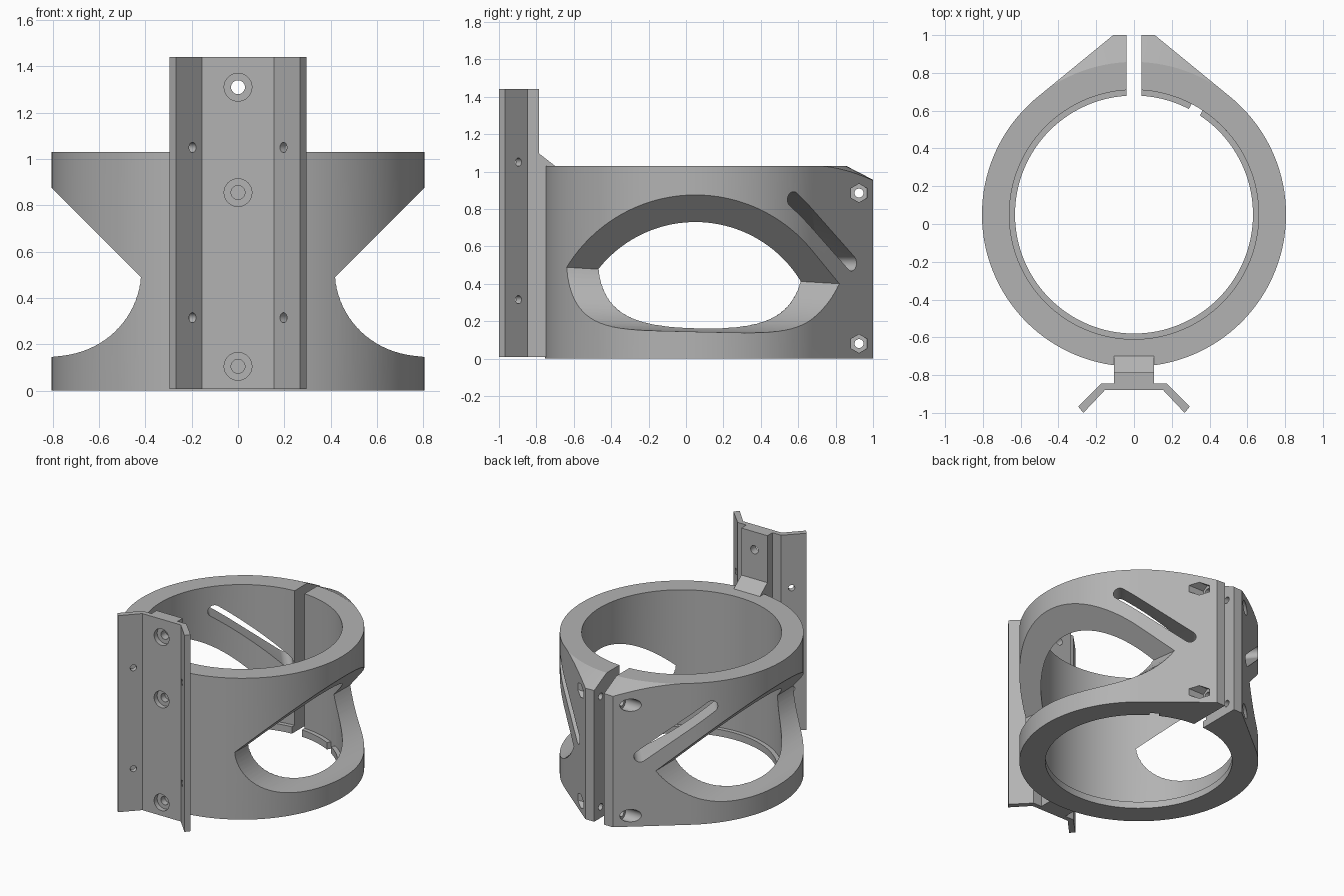
import bpy, bmesh
from math import sin, cos, pi, radians, atan2, sqrt, acos
from mathutils import Vector

cube = bpy.data.objects.get("Cube")
if cube:
    bpy.data.objects.remove(cube, do_unlink=True)

grey = bpy.data.materials.new("plain_grey")
grey.use_nodes = True
grey.diffuse_color = (0.45, 0.45, 0.45, 1)
grey.node_tree.nodes["Principled BSDF"].inputs["Base Color"].default_value = grey.diffuse_color


def loft(name, loop_a, loop_b):
    """Solid between two 3D loops of equal length."""
    bm = bmesh.new()
    a = [bm.verts.new(p) for p in loop_a]
    b = [bm.verts.new(p) for p in loop_b]
    n = len(a)
    bm.faces.new(a)
    bm.faces.new(b[::-1])
    for i in range(n):
        j = (i + 1) % n
        bm.faces.new((a[i], b[i], b[j], a[j]))
    bmesh.ops.recalc_face_normals(bm, faces=bm.faces)
    mesh = bpy.data.meshes.new(name)
    bm.to_mesh(mesh)
    bm.free()
    mesh.materials.append(grey)
    obj = bpy.data.objects.new(name, mesh)
    bpy.context.collection.objects.link(obj)
    return obj


def prism(name, pts, origin, u, v, w, lo, hi):
    """Extrude 2D points along w, in the frame origin, u, v."""
    o, u, v, w = map(Vector, (origin, u, v, w))
    flat = [o + u * p + v * q for p, q in pts]
    return loft(name, [p + w * lo for p in flat], [p + w * hi for p in flat])


X, Y, Z = (1, 0, 0), (0, 1, 0), (0, 0, 1)


def arc(cx, cy, r, start, end, n):
    return [(cx + r * cos(start + (end - start) * i / n),
             cy + r * sin(start + (end - start) * i / n)) for i in range(n + 1)]


def circle(r, n=32):
    return arc(0, 0, r, 0, 2 * pi, n)[:-1]


def box(name, x0, x1, y0, y1, z0, z1):
    return prism(name, [(x0, y0), (x1, y0), (x1, y1), (x0, y1)], (0, 0, 0), X, Y, Z, z0, z1)


def combine(obj, tool, operation="DIFFERENCE"):
    tool.hide_render = True
    mod = obj.modifiers.new("combine", "BOOLEAN")
    mod.operation, mod.object, mod.solver = operation, tool, "EXACT"
    bpy.context.view_layer.objects.active = obj
    bpy.ops.object.modifier_apply(modifier=mod.name)
    bpy.data.objects.remove(tool, do_unlink=True)


# Clamp ring: round body with a tangent wedge at the back
R, BORE, LIP, CY, TOP = 0.805, 0.66, 0.63, 0.05, 1.03
EAR = 0.11
reach = sqrt(EAR ** 2 + (1 - CY) ** 2)
tangent = atan2(1 - CY, EAR) - acos(R / reach)
outline = arc(0, CY, R, pi - tangent, 2 * pi + tangent, 128) + [(EAR, 1), (-EAR, 1)]
ring = prism("clamp_ring", outline, (0, 0, 0), X, Y, Z, 0, TOP + 0.05)

# Conical slope over the wedge top
slope = loft("slope", [(p, q + CY, -0.1) for p, q in circle(R + 0.003 + 1.13 * 1.93, 128)],
             [(p, q + CY, TOP) for p, q in circle(R + 0.003, 128)])
combine(ring, slope, "INTERSECT")

# Bore with a thin lip at the bottom, and the clamp gap
centre = (0, CY, 0)
combine(ring, prism("bore", circle(BORE, 128), centre, X, Y, Z, 0.05, 2))
combine(ring, prism("lip_bore", circle(LIP, 128), centre, X, Y, Z, -1, 0.5))
combine(ring, box("gap", -0.04, 0.04, 0.4, 1.2, -1, 2))
a = radians(59.5)
combine(ring, prism("lip_notch", [(0.5, -0.034), (BORE, -0.034), (BORE, 0.034), (0.5, 0.034)],
                    centre, (cos(a), sin(a), 0), (-sin(a), cos(a), 0), Z, -1, 0.2))


def window_profile(x0, low):
    """Straight 45 degree top edge, round lower edge."""
    cx, z0 = 0.78, x0 + 0.07
    r = ((cx - x0) ** 2 + (low - z0) ** 2) / (2 * (z0 - low))
    cz = low + r
    start = atan2(z0 - cz, x0 - cx) % (2 * pi)
    return arc(cx, cz, r, start, 1.5 * pi, 20) + [(1.0, low), (1.0, 1.07)]


def window_loop(y, side):
    t = (y + 0.64) / 1.46
    pairs = zip(window_profile(0.418, 0.16), window_profile(0.33, 0.125))
    return [(side * (p[0] + (q[0] - p[0]) * t), y, p[1] + (q[1] - p[1]) * t) for p, q in pairs]


normal = Vector((cos(tangent), sin(tangent), 0))
for side in (1, -1):
    # Side windows
    combine(ring, loft("window", window_loop(-0.9, side), window_loop(1.05, side)))

    # Slanted slots, square to the flat wedge faces
    n = Vector((side * normal.x, normal.y, 0))
    along = Vector((-side * normal.y, normal.x, 0))
    mid_y = 0.735
    mid = Vector((side * (EAR + (1 - mid_y) * normal.y / normal.x), mid_y, 0.68))
    half = Vector((0.15 / normal.x, -0.17))
    tilt = atan2(half.y, half.x)
    stadium = (arc(half.x, half.y, 0.042, tilt - pi / 2, tilt + pi / 2, 12)
               + arc(-half.x, -half.y, 0.042, tilt + pi / 2, tilt + 1.5 * pi, 12))
    combine(ring, prism("slot", stadium, mid, along, Z, n, -0.35, 0.3))

# Clamp bolts: hexagonal pockets on one side, round ones on the other
for z in (0.08, 0.885):
    at = (0, 0.925, z)
    combine(ring, prism("bolt_hole", circle(0.024), at, Y, Z, X, -0.5, 0.5))
    hexagon = arc(0, 0, 0.05, pi / 2, 2.5 * pi, 6)[:-1]
    combine(ring, prism("nut_pocket", hexagon, at, Y, Z, X, 0.13, 0.5))
    combine(ring, prism("head_pocket", circle(0.045), at, Y, Z, X, -0.5, -0.13))

# Mounting rail: flat web, angled wings and a stem into the ring
half_rail = [(0.105, -0.74), (0.105, -0.845), (0.175, -0.845),
             (0.295, -0.967), (0.268, -1.0), (0.155, -0.88)]
stem_back = [(0.105, -0.787), *half_rail[1:]]
rail_outline = stem_back + [(-x, y) for x, y in stem_back[::-1]]
rail = prism("mounting_rail", rail_outline, (0, 0, 0), X, Y, Z, 0.008, 1.44)
for z, deep in ((0.105, -0.79), (0.855, -0.79), (1.31, -0.5)):
    at = (0, 0, z)
    combine(rail, prism("screw_hole", circle(0.03), at, X, Z, Y, -1.1, deep - 0.01))
    combine(rail, prism("screw_head", circle(0.06), at, X, Z, Y, -1.1, -0.845))
for side in (1, -1):
    for z in (0.315, 1.05):
        combine(rail, prism("wing_hole", circle(0.022, 20), (side * 0.21, -0.91, z),
                            (side * 0.707, -0.707, 0), Z, (side * 0.707, 0.707, 0), -0.08, 0.08))

# Bridge between rail and ring, sloping down onto the ring top
bridge = prism("rail_bridge", [(-0.79, 0.008), (-0.79, 1.10), (-0.70, TOP), (-0.70, 0.008)],
               (0, 0, 0), Y, Z, X, -0.105, 0.105)

for obj in (ring, rail, bridge):
    bpy.ops.object.select_all(action="DESELECT")
    obj.select_set(True)
    bpy.context.view_layer.objects.active = obj
    bpy.ops.object.shade_smooth_by_angle(angle=radians(25))
